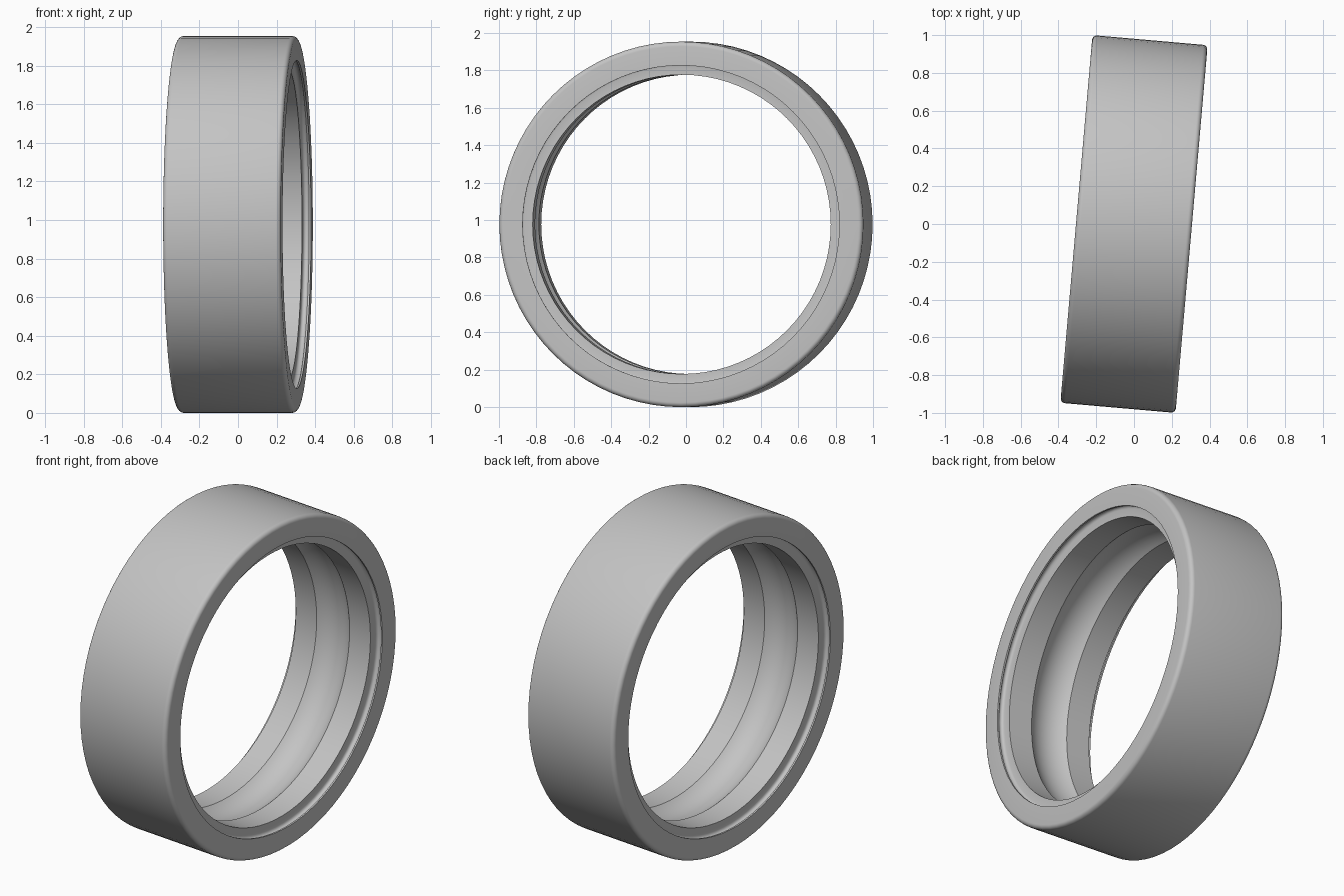
import bpy, bmesh, math
from mathutils import Matrix

cube = bpy.data.objects.get("Cube")
if cube:
    bpy.data.objects.remove(cube, do_unlink=True)

OUTER, BORE, LIP = 0.977, 0.80, 0.85   # radii
HALF = 0.306                           # half width
SEGMENTS = 80


def arc(cx, cr, radius, start, end, steps):
    """Points (axial, radial) along an arc, angles in degrees."""
    angles = [math.radians(start + (end - start) * i / steps) for i in range(steps + 1)]
    return [(cx + radius * math.cos(a), cr + radius * math.sin(a)) for a in angles]


# Ball race: arc centred inside the bore, half of it from middle to edge
race_r, race_half = 0.18, 0.116
race_c = BORE - math.sqrt(race_r ** 2 - race_half ** 2)
edge = math.degrees(math.acos(race_half / race_r))

# Half profile from race middle, over the land, step, seal groove and face to the outside
fillet = 0.025
half = arc(0, race_c, race_r, 90, edge, 8)
half += [(HALF - 0.043, BORE), (HALF - 0.043, LIP - 0.005)]
half += arc(HALF - 0.026, LIP - 0.005, 0.017, 150, 45, 5)
half += [(HALF - 0.010, LIP), (HALF, LIP)]
half += arc(HALF - fillet, OUTER - fillet, fillet, 0, 90, 6)
profile = half + [(-x, r) for x, r in reversed(half[1:])]

# Revolve the closed profile around the ring axis
bm = bmesh.new()
loops = []
for i in range(SEGMENTS):
    a = 2 * math.pi * i / SEGMENTS
    loops.append([bm.verts.new((x, r * math.sin(a), r * math.cos(a))) for x, r in profile])
n = len(profile)
for i in range(SEGMENTS):
    a, b = loops[i], loops[(i + 1) % SEGMENTS]
    for j in range(n):
        k = (j + 1) % n
        bm.faces.new((a[j], a[k], b[k], b[j]))
bmesh.ops.recalc_face_normals(bm, faces=bm.faces)
bm.transform(Matrix.Translation((0, 0, OUTER)) @ Matrix.Rotation(math.radians(-5), 4, 'Z'))

mesh = bpy.data.meshes.new("bearing_outer_ring")
bm.to_mesh(mesh)
bm.free()
ring = bpy.data.objects.new("bearing_outer_ring", mesh)
bpy.context.collection.objects.link(ring)

# Plain grey steel
steel = bpy.data.materials.new("grey_steel")
steel.use_nodes = True
colour = (0.55, 0.55, 0.55, 1)
steel.diffuse_color = colour
steel.node_tree.nodes["Principled BSDF"].inputs["Base Color"].default_value = colour
mesh.materials.append(steel)

bpy.context.view_layer.objects.active = ring
ring.select_set(True)
bpy.ops.object.shade_smooth_by_angle(angle=math.radians(30))
